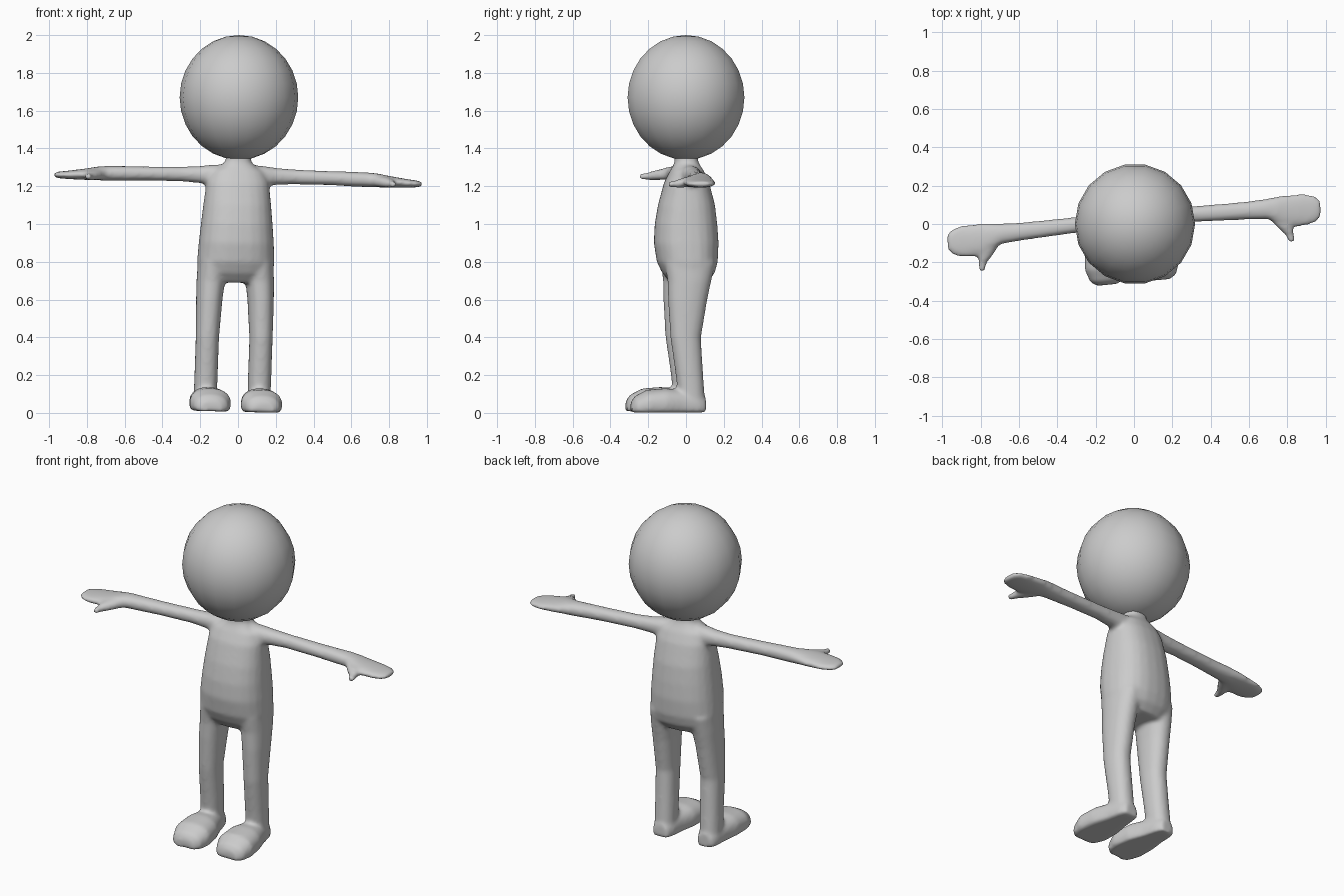
import bpy, bmesh, math
from mathutils import Matrix, Vector

if "Cube" in bpy.data.objects:
    bpy.data.objects.remove(bpy.data.objects["Cube"])

grey = bpy.data.materials.new("light_grey")
grey.diffuse_color = (0.6, 0.6, 0.6, 1)
grey.use_nodes = True
grey.node_tree.nodes["Principled BSDF"].inputs["Base Color"].default_value = grey.diffuse_color

SEGS = 24


def ring(axis, pos, a0, a1, b0, b1, power=2.2):
    """Rounded cross-section at pos on the axis, spanning a0..a1 and b0..b1."""
    pts = []
    for i in range(SEGS):
        t = 2 * math.pi * i / SEGS
        c, s = math.cos(t), math.sin(t)
        a = (a0 + a1) / 2 + (a1 - a0) / 2 * math.copysign(abs(c) ** (2 / power), c)
        b = (b0 + b1) / 2 + (b1 - b0) / 2 * math.copysign(abs(s) ** (2 / power), s)
        pts.append({"x": (pos, a, b), "y": (a, pos, b), "z": (a, b, pos)}[axis])
    return pts


def loft(bm, rings, side=1):
    """Closed skin through the rings; side -1 mirrors it across x."""
    loops = [[bm.verts.new((p[0] * side, p[1], p[2])) for p in r] for r in rings]
    faces = [bm.faces.new(loops[0]), bm.faces.new(loops[-1])]
    for lo, hi in zip(loops, loops[1:]):
        for i in range(SEGS):
            j = (i + 1) % SEGS
            faces.append(bm.faces.new((lo[i], lo[j], hi[j], hi[i])))
    bmesh.ops.recalc_face_normals(bm, faces=faces)


bm = bmesh.new()

# Torso and neck: height, half width, front, back
torso = [(1.38, .065, -.06, .06), (1.33, .068, -.06, .065), (1.305, .095, -.07, .078),
         (1.28, .14, -.085, .095), (1.22, .166, -.115, .122), (1.1, .18, -.148, .153),
         (1.0, .19, -.165, .165), (.9, .199, -.17, .172), (.8, .205, -.154, .167),
         (.74, .2, -.125, .15), (.69, .15, -.08, .11)]
loft(bm, [ring("z", z, -w, w, f, b, 2.4) for z, w, f, b in torso])

# Arm and mitten hand: reach, front, back, bottom, top
arm = [(.06, -.05, .07, 1.19, 1.315), (.14, -.04, .07, 1.2, 1.31),
       (.2, -.025, .067, 1.212, 1.302), (.3, -.018, .064, 1.218, 1.296),
       (.5, -.027, .062, 1.218, 1.292), (.6, -.032, .062, 1.214, 1.292),
       (.7, -.04, .067, 1.212, 1.29), (.75, -.068, .073, 1.213, 1.285),
       (.8, -.093, .077, 1.213, 1.275), (.9, -.092, .075, 1.215, 1.26),
       (.95, -.077, .062, 1.218, 1.254), (.98, -.045, .035, 1.224, 1.248)]
# Thumb: depth, inner, outer, bottom, top
thumb = [(-.03, .7, .78, 1.215, 1.275), (-.09, .745, .825, 1.212, 1.265),
         (-.13, .783, .828, 1.212, 1.252), (-.172, .797, .829, 1.216, 1.245)]
# Leg: height, inner, outer, front, back
leg = [(.8, .04, .2, -.125, .145), (.7, .055, .205, -.11, .122), (.6, .067, .206, -.108, .1),
       (.4, .081, .204, -.096, .066), (.2, .081, .204, -.067, .078), (.04, .083, .204, -.05, .09)]
# Foot: depth, centre, half width, top
foot = [(-.306, .138, .055, .06), (-.285, .138, .087, .092), (-.22, .136, .111, .126),
        (-.12, .137, .104, .134), (-.03, .14, .078, .124), (.05, .142, .064, .11),
        (.092, .142, .045, .085)]
for side in (1, -1):
    loft(bm, [ring("x", *r) for r in arm], side)
    loft(bm, [ring("y", *r) for r in thumb], side)
    loft(bm, [ring("z", *r) for r in leg], side)
    # Sole is flattened by clamping the lower half of each section
    soles = [ring("y", y, c - w, c + w, -.03, top, 2.3) for y, c, w, top in foot]
    loft(bm, [[(x, y, max(z, .006)) for x, y, z in r] for r in soles], side)

# The figure stands slightly turned and leaning
pose = (Matrix.Translation((0, 0, 1.25)) @ Matrix.Rotation(math.radians(1.45), 4, "Y")
        @ Matrix.Rotation(math.radians(5.3), 4, "Z") @ Matrix.Translation((0, 0, -1.25)))
bm.transform(pose)
mesh = bpy.data.meshes.new("body")
bm.to_mesh(mesh)
bm.free()
body = bpy.data.objects.new("body", mesh)
bpy.context.collection.objects.link(body)
mesh.materials.append(grey)

# Melt the limbs and torso into one soft skin
remesh = body.modifiers.new("join", "REMESH")
remesh.mode = "VOXEL"
remesh.voxel_size = 0.011
remesh.use_smooth_shade = True
soften = body.modifiers.new("soften", "SMOOTH")
soften.factor = 0.5
soften.iterations = 8

# Large faceted-outline round head
bpy.ops.mesh.primitive_uv_sphere_add(segments=18, ring_count=14, radius=1)
head = bpy.context.object
head.name = "head"
head.data.transform(Matrix.Translation((.005, 0, 1.67)) @ Matrix.Diagonal((.314, .314, .33, 1))
                    @ Matrix.Rotation(math.radians(10), 4, "Z"))
head.data.materials.append(grey)
bpy.ops.object.shade_smooth()
